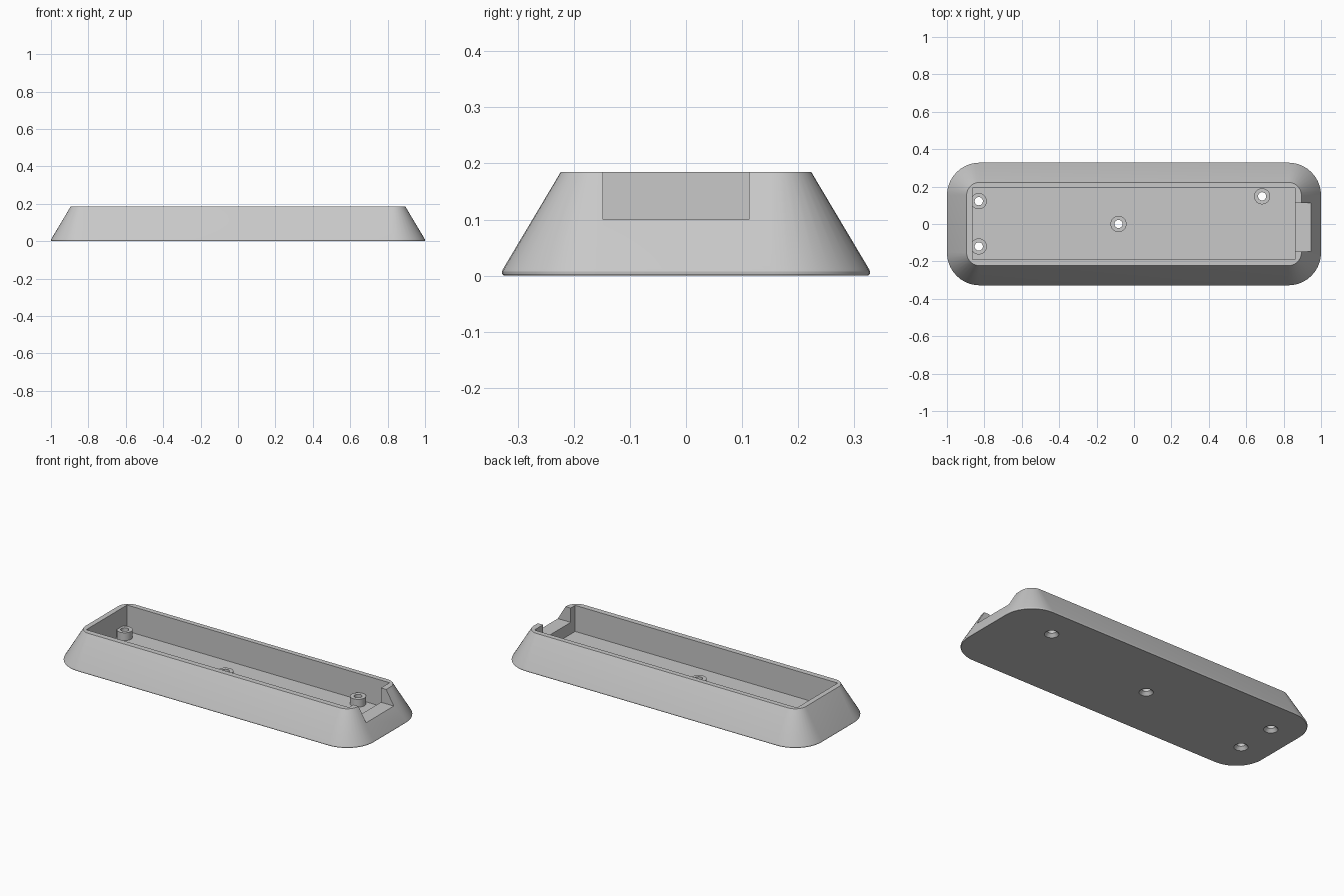
import bpy, bmesh, math

if "Cube" in bpy.data.objects:
    bpy.data.objects.remove(bpy.data.objects["Cube"], do_unlink=True)

HEIGHT, FLOOR, POST_TOP = 0.185, 0.03, 0.076
POSTS = [(-0.83, 0.122), (-0.83, -0.12), (-0.083, 0.0), (0.685, 0.148)]

grey = bpy.data.materials.new("plain grey")
grey.use_nodes = True
colour = (0.58, 0.58, 0.58, 1)
grey.diffuse_color = colour
grey.node_tree.nodes["Principled BSDF"].inputs["Base Color"].default_value = colour


def loft(name, rings):
    """Skin a stack of equal-length rings into a closed solid."""
    bm = bmesh.new()
    loops = [[bm.verts.new(p) for p in ring] for ring in rings]
    n = len(loops[0])
    for low, high in zip(loops, loops[1:]):
        for i in range(n):
            j = (i + 1) % n
            bm.faces.new((low[i], low[j], high[j], high[i]))
    bm.faces.new(loops[0][::-1])
    bm.faces.new(loops[-1])
    bmesh.ops.recalc_face_normals(bm, faces=bm.faces)
    mesh = bpy.data.meshes.new(name)
    bm.to_mesh(mesh)
    bm.free()
    mesh.materials.append(grey)
    obj = bpy.data.objects.new(name, mesh)
    bpy.context.collection.objects.link(obj)
    return obj


def rounded_ring(half_x, half_y, radius, z, steps=10):
    ring = []
    for corner, (sx, sy) in enumerate([(1, 1), (-1, 1), (-1, -1), (1, -1)]):
        for k in range(steps + 1):
            a = math.pi / 2 * (corner + k / steps)
            ring.append((sx * (half_x - radius) + radius * math.cos(a),
                         sy * (half_y - radius) + radius * math.sin(a), z))
    return ring


def turned(name, x, y, profile, sides=32):
    angles = [math.tau * i / sides for i in range(sides)]
    return loft(name, [[(x + r * math.cos(a), y + r * math.sin(a), z) for a in angles]
                       for r, z in profile])


def box(name, x0, x1, y0, y1, z0, z1):
    return loft(name, [[(x0, y0, z), (x1, y0, z), (x1, y1, z), (x0, y1, z)]
                       for z in (z0, z1)])


def combine(target, tool, operation):
    """Apply a boolean, then discard the tool."""
    mod = target.modifiers.new(operation, 'BOOLEAN')
    mod.operation, mod.object, mod.solver = operation, tool, 'EXACT'
    bpy.ops.object.select_all(action='DESELECT')
    bpy.context.view_layer.objects.active = target
    target.select_set(True)
    bpy.ops.object.modifier_apply(modifier=mod.name)
    bpy.data.objects.remove(tool, do_unlink=True)


# Sloping outer shell with a softened lower rim: (outward offset, height)
slope = [(0.102, 0), (0.1045, 0.003), (0.105, 0.007), (0.103, 0.012), (0, HEIGHT)]
tray = loft("tray", [rounded_ring(0.895 + d, 0.223 + d, 0.07 + d, z) for d, z in slope])

# Rectangular cavity and the cable notch in the right-hand end
combine(tray, box("cavity_cutter", -0.864, 0.861, -0.19, 0.193, FLOOR, 0.3), 'DIFFERENCE')
combine(tray, box("notch_cutter", 0.8, 1.1, -0.148, 0.112, 0.1, 0.3), 'DIFFERENCE')

# Screw posts with countersunk through holes
for x, y in POSTS:
    combine(tray, turned("post", x, y, [(0.043, 0.015), (0.043, POST_TOP)]), 'UNION')
for x, y in POSTS:
    drill = [(0.048, -0.01), (0.038, 0), (0.022, 0.018), (0.022, 0.1)]
    combine(tray, turned("hole_cutter", x, y, drill), 'DIFFERENCE')

bpy.ops.object.shade_smooth_by_angle(angle=math.radians(25))
